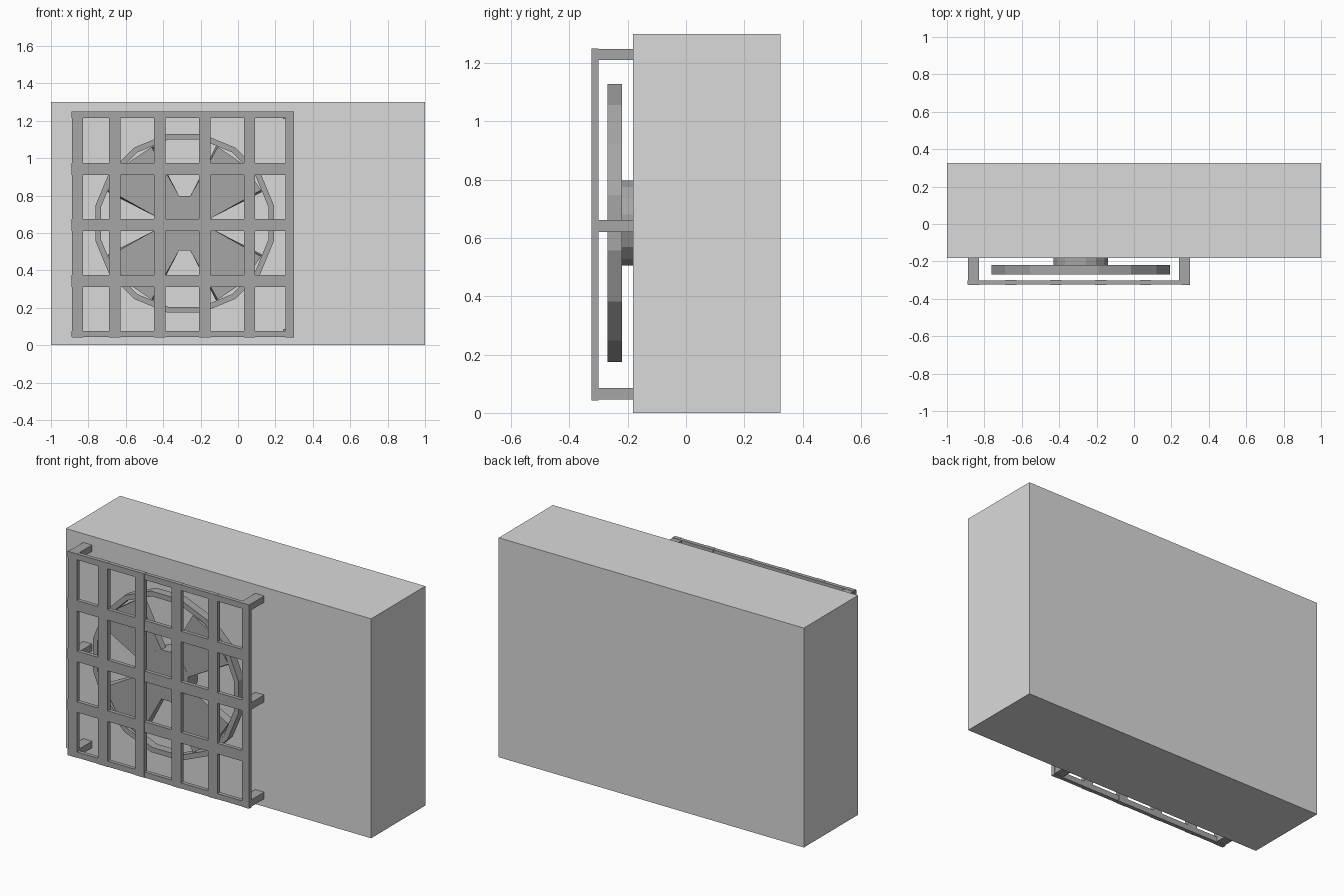
import bpy, bmesh, math

if "Cube" in bpy.data.objects:
    bpy.data.objects.remove(bpy.data.objects["Cube"])


def material(name, v):
    m = bpy.data.materials.new(name)
    m.diffuse_color = (v, v, v, 1)
    m.use_nodes = True
    m.node_tree.nodes["Principled BSDF"].inputs["Base Color"].default_value = m.diffuse_color
    return m


LIGHT = material("light grey casing", 0.7)
DARK = material("mid grey metal", 0.38)
CX, CZ = -0.285, 0.652          # fan centre
SIDES = 16


def finish(name, bm, mat):
    bmesh.ops.recalc_face_normals(bm, faces=bm.faces)
    me = bpy.data.meshes.new(name)
    bm.to_mesh(me)
    bm.free()
    me.materials.append(mat)
    ob = bpy.data.objects.new(name, me)
    bpy.context.collection.objects.link(ob)
    return ob


def box(bm, x0, x1, y0, y1, z0, z1):
    vs = bmesh.ops.create_cube(bm, size=1)["verts"]
    for v in vs:
        v.co.x = x0 if v.co.x < 0 else x1
        v.co.y = y0 if v.co.y < 0 else y1
        v.co.z = z0 if v.co.z < 0 else z1


def loft(bm, loops, caps=True, closed=False):
    """Join outlines with equal point counts; optionally cap or close them."""
    rings = [[bm.verts.new(p) for p in lp] for lp in loops]
    pairs = list(zip(rings, rings[1:])) + ([(rings[-1], rings[0])] if closed else [])
    for a, b in pairs:
        for i in range(len(a)):
            j = (i + 1) % len(a)
            bm.faces.new((a[i], a[j], b[j], b[i]))
    if caps:
        bm.faces.new(rings[0])
        bm.faces.new(rings[-1])


def polar(r, a, y):
    return (CX + r * math.cos(a), y, CZ + r * math.sin(a))


def polygon(apothem, y):
    r = apothem / math.cos(math.pi / SIDES)
    return [polar(r, (i + 0.5) * 2 * math.pi / SIDES, y) for i in range(SIDES)]


# Casing
bm = bmesh.new()
box(bm, -1, 1, -0.182, 0.325, 0, 1.3)
finish("casing", bm, LIGHT)

# Grille bars
bm = bmesh.new()
for x0, x1 in ((-0.888, -0.828), (-0.69, -0.627), (-0.448, -0.387),
               (-0.208, -0.146), (0.032, 0.092), (0.254, 0.3)):
    box(bm, x0, x1, -0.325, -0.3, 0.042, 1.25)
for z0, z1 in ((0.043, 0.076), (0.311, 0.374), (0.611, 0.674),
               (0.911, 0.974), (1.215, 1.249)):
    box(bm, -0.89, 0.299, -0.324, -0.301, z0, z1)
finish("fan_grille", bm, DARK)

# Stand-off posts holding the grille
bm = bmesh.new()
for x0, x1 in ((-0.887, -0.829), (0.24, 0.299)):
    for z0, z1 in ((0.046, 0.086), (0.62, 0.662), (1.21, 1.248)):
        box(bm, x0, x1, -0.302, -0.18, z0, z1)
finish("grille_posts", bm, DARK)

# Fan rim
bm = bmesh.new()
loft(bm, [polygon(0.477, -0.27), polygon(0.477, -0.22),
          polygon(0.447, -0.22), polygon(0.447, -0.27)], caps=False, closed=True)
finish("fan_rim", bm, DARK)

# Fan hub
bm = bmesh.new()
loft(bm, [polygon(0.146, -0.268), polygon(0.146, -0.18)])
finish("fan_hub", bm, DARK)

# Four wedge blades, slightly wider at the back
bm = bmesh.new()
for k in range(4):
    mid = math.pi / 4 + k * math.pi / 2
    loops = []
    for y, extra in ((-0.267, 0), (-0.225, 0.025)):
        inner, outer = math.radians(33.5), math.radians(21.5) + extra
        loops.append([polar(0.147, mid - inner, y), polar(0.445, mid - outer, y),
                      polar(0.445, mid, y), polar(0.445, mid + outer, y),
                      polar(0.147, mid + inner, y), polar(0.1, mid, y)])
    loft(bm, loops)
finish("fan_blades", bm, DARK)
